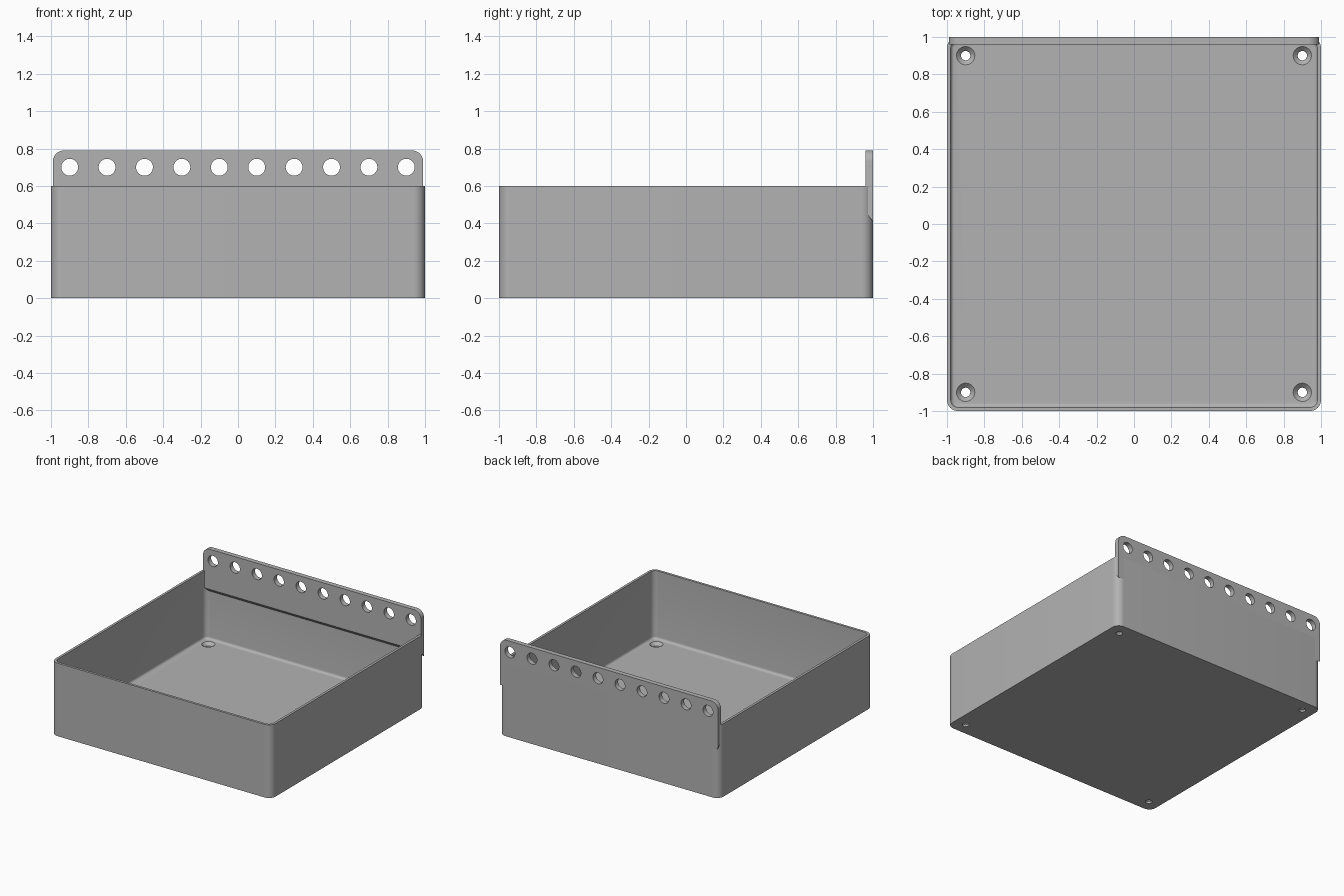
import bpy, bmesh, math
from mathutils import Matrix, Vector

default = bpy.data.objects.get("Cube")
if default:
    bpy.data.objects.remove(default, do_unlink=True)

GREY = (0.45, 0.45, 0.45, 1)
grey = bpy.data.materials.new("plain grey")
grey.use_nodes = True
grey.diffuse_color = GREY
grey.node_tree.nodes["Principled BSDF"].inputs["Base Color"].default_value = GREY


def make_object(name, bm):
    bmesh.ops.recalc_face_normals(bm, faces=bm.faces)
    mesh = bpy.data.meshes.new(name)
    bm.to_mesh(mesh)
    bm.free()
    mesh.materials.append(grey)
    obj = bpy.data.objects.new(name, mesh)
    bpy.context.collection.objects.link(obj)
    return obj


def arc(cx, cy, r, start, steps=10):
    """Quarter circle points, counter-clockwise from the start angle."""
    angles = [start + math.pi / 2 * i / steps for i in range(steps + 1)]
    return [(cx + r * math.cos(a), cy + r * math.sin(a)) for a in angles]


def extrude_profile(points, offset):
    """Solid made by sweeping a closed outline along an offset."""
    bm = bmesh.new()
    face = bm.faces.new([bm.verts.new(p) for p in points])
    swept = bmesh.ops.extrude_face_region(bm, geom=[face])["geom"]
    verts = [v for v in swept if isinstance(v, bmesh.types.BMVert)]
    bmesh.ops.translate(bm, vec=Vector(offset), verts=verts)
    return bm


def rounded_block(half, r, z0, z1):
    c = half - r
    outline = []
    for i, (sx, sy) in enumerate([(1, 1), (-1, 1), (-1, -1), (1, -1)]):
        outline += arc(sx * c, sy * c, r, i * math.pi / 2)
    return extrude_profile([(x, y, z0) for x, y in outline], (0, 0, z1 - z0))


def add_cone(bm, place, r1, r2, depth):
    bmesh.ops.create_cone(bm, cap_ends=True, segments=40, radius1=r1,
                          radius2=r2, depth=depth, matrix=place)


def cut(obj, bm, name):
    cutter = make_object(name, bm)
    mod = obj.modifiers.new(name, "BOOLEAN")
    mod.operation = "DIFFERENCE"
    mod.solver = "EXACT"
    mod.object = cutter
    bpy.context.view_layer.objects.active = obj
    bpy.ops.object.modifier_apply(modifier=mod.name)
    bpy.data.objects.remove(cutter, do_unlink=True)


def smooth(obj):
    bpy.ops.object.select_all(action="DESELECT")
    obj.select_set(True)
    bpy.context.view_layer.objects.active = obj
    bpy.ops.object.shade_smooth_by_angle(angle=math.radians(30))


FLOOR = 0.04
HEIGHT = 0.6

# Tray with rounded corners
tray = make_object("tray", rounded_block(1.0, 0.06, 0, HEIGHT))

# Hollow with a filleted floor edge
hollow = rounded_block(0.98, 0.04, FLOOR, HEIGHT + 0.2)
floor_edges = [e for e in hollow.edges if all(v.co.z < FLOOR + 0.001 for v in e.verts)]
bmesh.ops.bevel(hollow, geom=floor_edges, offset=0.02, segments=5,
                profile=0.5, affect="EDGES")
cut(tray, hollow, "hollow_cutter")

# Countersunk screw holes in the floor corners
for x in (-0.9, 0.9):
    for y in (-0.9, 0.9):
        shaft = bmesh.new()
        add_cone(shaft, Matrix.Translation((x, y, 0)), 0.025, 0.025, 0.2)
        cut(tray, shaft, "screw_hole_cutter")
        sink = bmesh.new()
        add_cone(sink, Matrix.Translation((x, y, FLOOR)), 0.024, 0.074, 0.05)
        cut(tray, sink, "countersink_cutter")
smooth(tray)

# Hanging rail along the back, with rounded top corners
W, TOP, BOTTOM, R = 0.99, 0.79, 0.41, 0.06
outline = [(-W, BOTTOM), (W, BOTTOM)]
outline += arc(W - R, TOP - R, R, 0) + arc(R - W, TOP - R, R, math.pi / 2)
rail_bm = extrude_profile([(x, 1.0, z) for x, z in outline], (0, -0.04, 0))

# Sloped underside on the inner face
for v in rail_bm.verts:
    if v.co.z < BOTTOM + 0.001 and v.co.y < 0.98:
        v.co.z += 0.05
rail = make_object("hanging_rail", rail_bm)

# Row of peg holes
holes = bmesh.new()
turn = Matrix.Rotation(math.pi / 2, 4, "X")
for i in range(10):
    add_cone(holes, Matrix.Translation((-0.9 + 0.2 * i, 0.98, 0.7)) @ turn,
             0.045, 0.045, 0.2)
cut(rail, holes, "peg_hole_cutter")
smooth(rail)
